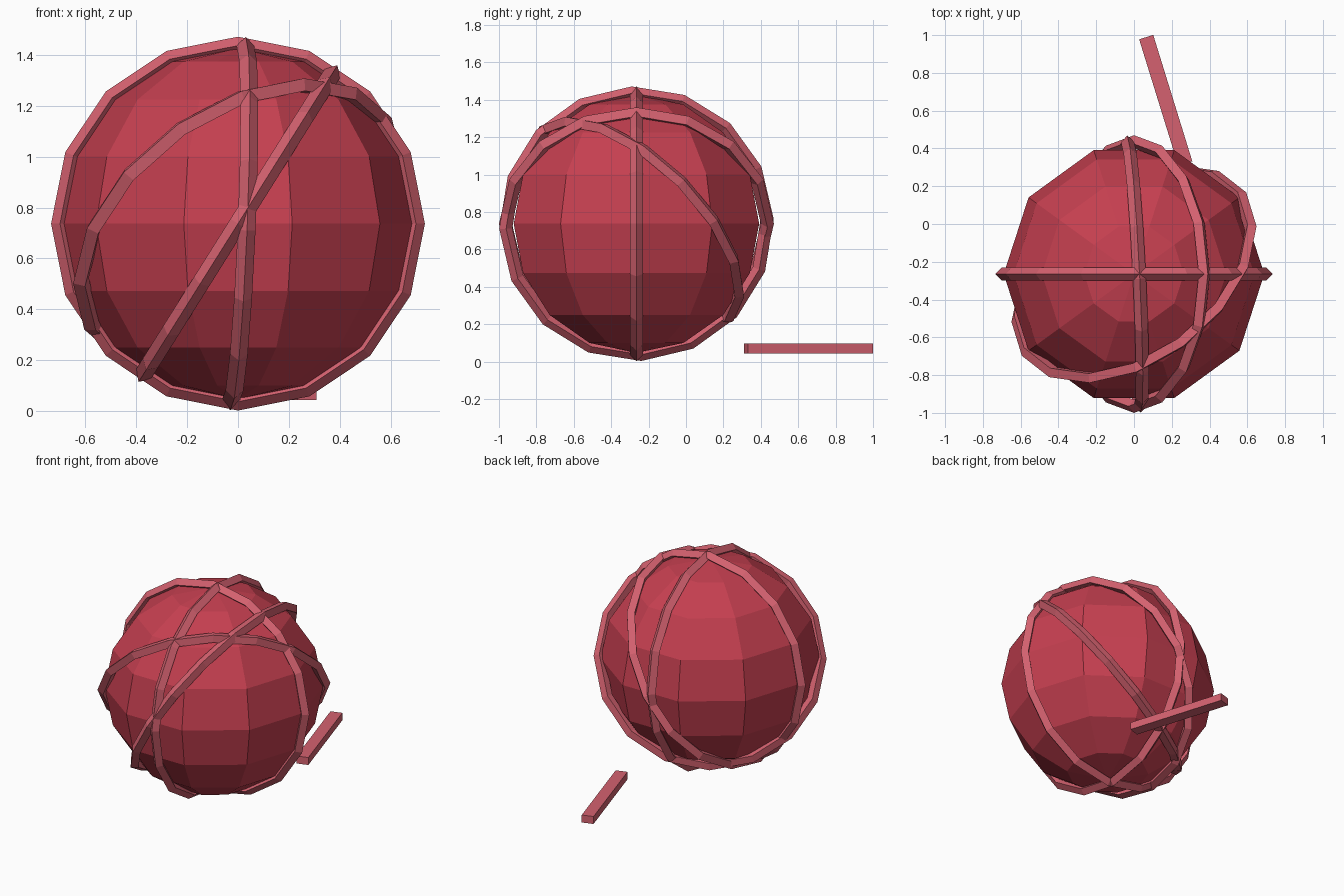
import bpy
from math import radians
from mathutils import Matrix, Vector

if "Cube" in bpy.data.objects:
    bpy.data.objects.remove(bpy.data.objects["Cube"])

CENTRE = Vector((0, -0.265, 0.737))


def material(name, rgb):
    m = bpy.data.materials.new(name)
    m.diffuse_color = (*rgb, 1)
    m.use_nodes = True
    m.node_tree.nodes["Principled BSDF"].inputs["Base Color"].default_value = m.diffuse_color
    return m


ball_red = material("ball_red", (0.56, 0.05, 0.08))
strand_red = material("strand_red", (0.66, 0.12, 0.16))


def finish(name, mat):
    ob = bpy.context.object
    ob.name = name
    ob.data.materials.append(mat)
    return ob


def strand_loop(name, normal, start):
    """Diamond-section ring about the ball; start points at one corner."""
    n = Vector(normal).normalized()
    s = Vector(start)
    s = (s - n * s.dot(n)).normalized()
    t = n.cross(s)
    bpy.ops.mesh.primitive_torus_add(major_segments=16, minor_segments=4,
                                     major_radius=0.70, minor_radius=0.035)
    ob = finish(name, strand_red)
    rot = Matrix((s, t, n)).transposed().to_4x4()
    ob.matrix_world = Matrix.Translation(CENTRE) @ rot


# Low-poly core of the ball, with meridians on the x axis
bpy.ops.mesh.primitive_uv_sphere_add(segments=10, ring_count=8, radius=0.69,
                                     location=CENTRE,
                                     rotation=(0, 0, radians(90)))
finish("yarn_ball", ball_red)

# Strands wound around the core
strand_loop("side_to_side_strand", (0, 1, 0), (1, 0, 0))
strand_loop("front_to_back_strand", (1, 0.05, -0.04), (0, 1, 0.035))
strand_loop("leaning_strand", (0.847, 0, -0.532), (0, 1, 0))
strand_loop("diagonal_strand", (-0.469, 0.618, 0.627), (0.02, -0.71, 0.71))

# Loose end lying behind the ball
bpy.ops.mesh.primitive_cube_add(size=1, location=(0.168, 0.655, 0.07),
                                rotation=(0, 0, 0.3))
end = finish("loose_end", strand_red)
end.scale = (0.078, 0.70, 0.052)
